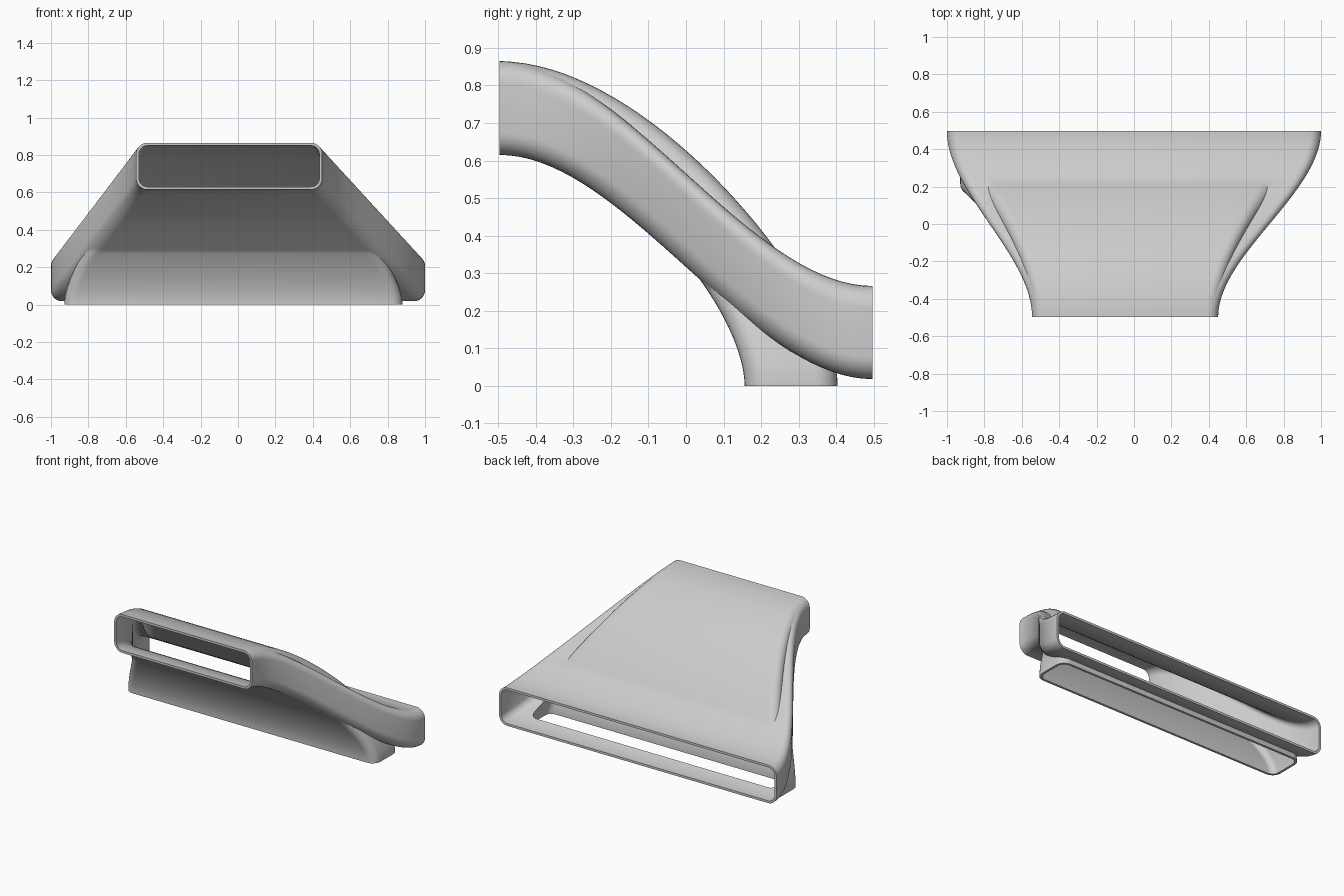
import bpy, bmesh, math
from mathutils import Vector

cube = bpy.data.objects.get("Cube")
if cube:
    bpy.data.objects.remove(cube, do_unlink=True)

WALL = 0.015
RADIUS = 0.06
STEPS = 36

grey = bpy.data.materials.new("light_grey")
grey.use_nodes = True
colour = (0.6, 0.6, 0.6, 1)
grey.diffuse_color = colour
grey.node_tree.nodes["Principled BSDF"].inputs["Base Color"].default_value = colour


def section(u0, u1, v0, v1, inset, arc=7):
    """Rounded rectangle as (u, v) points, counter-clockwise."""
    r = RADIUS - inset
    a, b, c, d = u0 + RADIUS, u1 - RADIUS, v0 + RADIUS, v1 - RADIUS
    points = []
    for quarter, (u, v) in enumerate([(b, d), (a, d), (a, c), (b, c)]):
        for k in range(arc + 1):
            t = math.pi / 2 * (quarter + k / arc)
            points.append((u + r * math.cos(t), v + r * math.sin(t)))
    return points


def loft(name, starts, ends, dir0, dir1, reach0, reach1, extend=0):
    """Closed solid swept along one Bezier curve per section point.
    reach0 and reach1 give handle lengths for the low and high side."""
    low = min(p.z for p in starts)
    high = max(p.z for p in starts)
    curves = []
    for p, q in zip(starts, ends):
        s = (p.z - low) / (high - low)
        h0 = reach0[0] + s * (reach0[1] - reach0[0])
        h1 = reach1[0] + s * (reach1[1] - reach1[0])
        curves.append((p, p + dir0 * h0, q - dir1 * h1, q))
    rings = []
    for i in range(STEPS + 1):
        t = i / STEPS
        w = ((1 - t) ** 3, 3 * t * (1 - t) ** 2, 3 * t * t * (1 - t), t ** 3)
        rings.append([sum((c * k for c, k in zip(cv, w)), Vector()) for cv in curves])
    if extend:
        rings.insert(0, [p - dir0 * extend for p in starts])
        rings.append([q + dir1 * extend for q in ends])

    bm = bmesh.new()
    rows = [[bm.verts.new(p) for p in ring] for ring in rings]
    n = len(starts)
    for r0, r1 in zip(rows, rows[1:]):
        for j in range(n):
            bm.faces.new((r0[j], r0[(j + 1) % n], r1[(j + 1) % n], r1[j]))
    bm.faces.new(rows[0])
    bm.faces.new(rows[-1])
    bmesh.ops.recalc_face_normals(bm, faces=bm.faces)
    mesh = bpy.data.meshes.new(name)
    bm.to_mesh(mesh)
    bm.free()
    mesh.materials.append(grey)
    obj = bpy.data.objects.new(name, mesh)
    bpy.context.collection.objects.link(obj)
    return obj


BACK, DOWN = Vector((0, 1, 0)), Vector((0, 0, -1))


def inlet(inset, y=-0.497):
    return [Vector((u, y, v)) for u, v in section(-0.545, 0.45, 0.615, 0.865, inset)]


def rear_duct(name, inset, extend=0):
    ends = [Vector((u, 0.497, v)) for u, v in section(-1, 1, 0.018, 0.266, inset)]
    return loft(name, inlet(inset), ends, BACK, BACK, (0.33, 0.33), (0.33, 0.33), extend)


def floor_duct(name, inset, y, extend=0):
    ends = [Vector((u, v, 0)) for u, v in section(-0.93, 0.88, 0.155, 0.405, inset)]
    return loft(name, inlet(inset, y), ends, BACK, DOWN, (0.33, 0.40), (0.20, 0.25), extend)


# Outer bodies and the hollow cores; small offsets keep the shared inlet clean
duct = rear_duct("branched_duct", 0)
tools = [
    (floor_duct("floor_branch", 0.001, -0.495), 'UNION'),
    (rear_duct("rear_core", WALL, 0.05), 'DIFFERENCE'),
    (floor_duct("floor_core", WALL + 0.001, -0.497, 0.04), 'DIFFERENCE'),
]

bpy.ops.object.select_all(action='DESELECT')
bpy.context.view_layer.objects.active = duct
duct.select_set(True)
for tool, operation in tools:
    tool.hide_render = True
    mod = duct.modifiers.new(tool.name, 'BOOLEAN')
    mod.operation = operation
    mod.solver = 'EXACT'
    mod.object = tool
    bpy.ops.object.modifier_apply(modifier=mod.name)
    bpy.data.objects.remove(tool, do_unlink=True)

bpy.ops.object.shade_smooth_by_angle(angle=math.radians(30))
